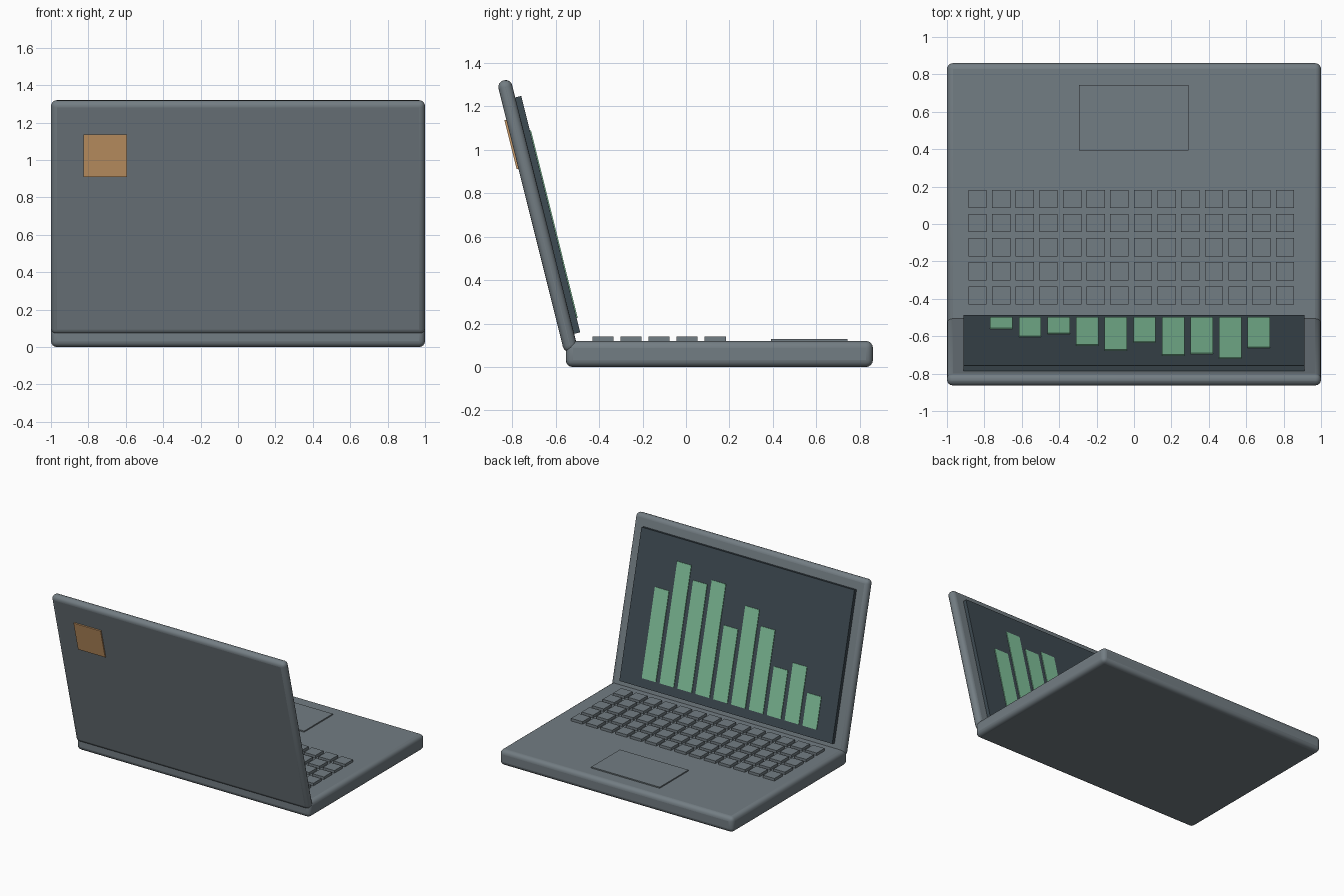
import bpy
import bmesh
from math import radians
from mathutils import Matrix, Vector

if "Cube" in bpy.data.objects:
    bpy.data.objects.remove(bpy.data.objects["Cube"], do_unlink=True)


def material(name, rgb):
    m = bpy.data.materials.new(name)
    m.use_nodes = True
    m.diffuse_color = (*rgb, 1)
    m.node_tree.nodes["Principled BSDF"].inputs["Base Color"].default_value = (*rgb, 1)
    return m


grey = material("slate grey", (0.171, 0.205, 0.227))
dark = material("dark screen", (0.048, 0.069, 0.084))
green = material("chart green", (0.216, 0.527, 0.323))
orange = material("sticker orange", (0.60, 0.33, 0.14))


def box(name, low, high, mat, frame=None, bevel=0):
    """Box between two corners, optionally placed in a tilted frame."""
    low, high = Vector(low), Vector(high)
    mesh = bpy.data.meshes.new(name)
    bm = bmesh.new()
    bmesh.ops.create_cube(bm, size=1)
    for v in bm.verts:
        v.co = Vector([c * s for c, s in zip(v.co, high - low)])
    bm.to_mesh(mesh)
    bm.free()
    mesh.materials.append(mat)
    ob = bpy.data.objects.new(name, mesh)
    bpy.context.collection.objects.link(ob)
    ob.matrix_world = (frame or Matrix()) @ Matrix.Translation((low + high) / 2)
    if bevel:
        mod = ob.modifiers.new("rounded edges", 'BEVEL')
        mod.width = bevel
        mod.segments = 4
        bpy.ops.object.select_all(action='DESELECT')
        ob.select_set(True)
        bpy.context.view_layer.objects.active = ob
        bpy.ops.object.shade_smooth_by_angle(angle=radians(40))
    return ob


# Base with touchpad
TOP = 0.12
box("base", (-1, -0.553, 0), (1, 0.86, TOP), grey, bevel=0.032)
box("touchpad", (-0.295, 0.392, TOP - 0.01), (0.292, 0.743, 0.129), grey)

# Keyboard
KEY = 0.049
for row in range(5):
    for col in range(14):
        x = -0.837 + 0.1265 * col
        y = 0.134 - 0.129 * row
        box(f"key_{row + 1}_{col + 1}", (x - KEY, y - KEY, TOP - 0.01),
            (x + KEY, y + KEY, 0.14), grey)

# Lid frame: local y points out of the screen, local z runs up the lid
tilt = Matrix.Translation((0, -0.683, 0.695)) @ Matrix.Rotation(radians(14), 4, 'X')
box("lid", (-1, -0.0325, -0.643), (1, 0.0325, 0.643), grey, tilt, bevel=0.031)
box("screen", (-0.912, 0.025, -0.567), (0.912, 0.061, 0.554), dark, tilt)
box("lid_sticker", (-0.825, -0.041, 0.232), (-0.593, -0.032, 0.464), orange, tilt)

# Bar chart on the screen
heights = (0.24, 0.42, 0.355, 0.61, 0.72, 0.54, 0.83, 0.79, 0.89, 0.665)
for i, h in enumerate(heights):
    x = -0.709 + 0.153 * i
    box(f"chart_bar_{i + 1}", (x - 0.06, 0.058, -0.5), (x + 0.06, 0.066, h - 0.5), green, tilt)
